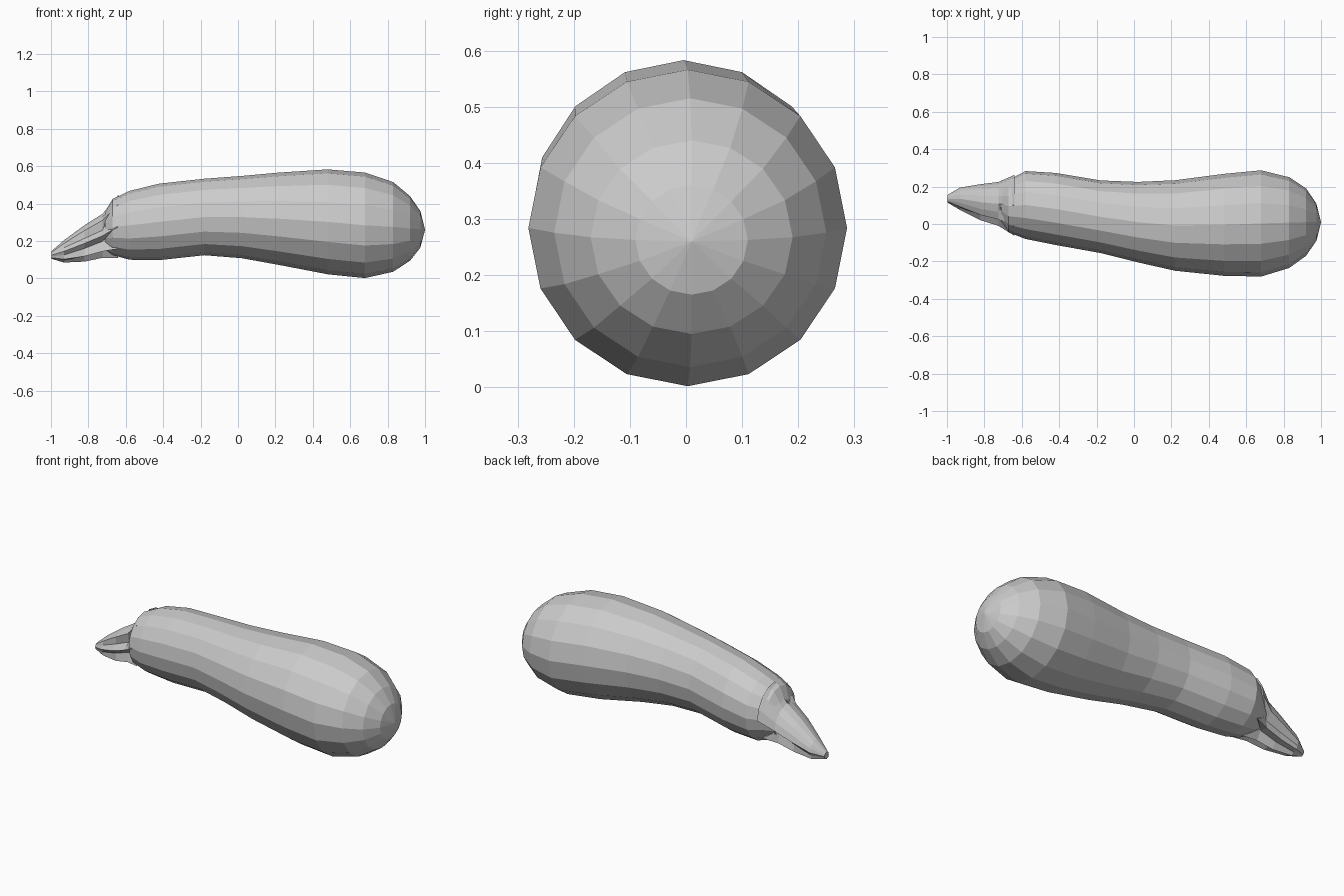
import bpy, bmesh
from math import sin, cos, pi

if "Cube" in bpy.data.objects:
    bpy.data.objects.remove(bpy.data.objects["Cube"])


def loft(name, rings, start=None, end=None):
    """Skin equal-length rings; close each end with a fan to a point, or a flat face."""
    bm = bmesh.new()
    loops = [[bm.verts.new(p) for p in r] for r in rings]
    n = len(loops[0])
    for a, b in zip(loops, loops[1:]):
        for i in range(n):
            j = (i + 1) % n
            bm.faces.new((a[i], a[j], b[j], b[i]))
    for loop, tip in ((loops[0], start), (loops[-1], end)):
        if tip:
            v = bm.verts.new(tip)
            for i in range(n):
                bm.faces.new((loop[i], loop[(i + 1) % n], v))
        else:
            bm.faces.new(loop)
    bmesh.ops.recalc_face_normals(bm, faces=bm.faces)
    me = bpy.data.meshes.new(name)
    bm.to_mesh(me)
    bm.free()
    ob = bpy.data.objects.new(name, me)
    bpy.context.collection.objects.link(ob)
    return ob


def bounds_ring(x, y0, y1, z0, z1, sides=16):
    """Ellipse ring across x that fills the given y and z range."""
    cy, cz, ry, rz = (y0 + y1) / 2, (z0 + z1) / 2, (y1 - y0) / 2, (z1 - z0) / 2
    return [(x, cy + ry * sin(2 * pi * i / sides), cz + rz * cos(2 * pi * i / sides))
            for i in range(sides)]


# Fruit body: x, y range, z range of each section
body = [
    (-0.71, 0.01, 0.21, 0.15, 0.36),
    (-0.67, -0.045, 0.235, 0.125, 0.425),
    (-0.58, -0.08, 0.283, 0.10, 0.468),
    (-0.42, -0.112, 0.273, 0.098, 0.507),
    (-0.18, -0.155, 0.233, 0.124, 0.533),
    (0.02, -0.205, 0.225, 0.108, 0.548),
    (0.22, -0.25, 0.234, 0.072, 0.566),
    (0.48, -0.277, 0.268, 0.022, 0.583),
    (0.68, -0.281, 0.287, 0.002, 0.566),
    (0.83, -0.235, 0.25, 0.036, 0.515),
    (0.92, -0.17, 0.19, 0.095, 0.44),
    (0.975, -0.09, 0.11, 0.165, 0.36),
]
loft("fruit_body", [bounds_ring(*s) for s in body],
     start=(-0.73, 0.11, 0.24), end=(1.0, 0.01, 0.26))

# Ribbed stem flaring into a calyx: section bounds, then depth of the grooves
stem = [
    (-0.998, 0.115, 0.155, 0.105, 0.145, 0.95),
    (-0.93, 0.075, 0.195, 0.085, 0.205, 0.85),
    (-0.82, 0.02, 0.213, 0.09, 0.285, 0.72),
    (-0.725, -0.01, 0.225, 0.11, 0.345, 0.66),
]
rings = []
for *b, groove in stem:
    cy, cz = (b[1] + b[2]) / 2, (b[3] + b[4]) / 2
    ring = []
    for i, (x, y, z) in enumerate(bounds_ring(*b, sides=16)):
        # the back and top stay nearly whole, the front is deeply grooved
        g = 1.0 if i % 2 == 0 else (max(groove, 0.97) if i in (1, 3, 15) else groove)
        ring.append((x, cy + (y - cy) * g, cz + (z - cz) * g))
    rings.append(ring)

# Calyx leaf tips lie on the fruit, grooves end at its neck
tips = []
for i, (neck, skin) in enumerate(zip(bounds_ring(-0.715, 0.03, 0.2, 0.15, 0.34),
                                     bounds_ring(-0.64, -0.062, 0.262, 0.11, 0.446))):
    tips.append(skin if i % 2 == 0 or i in (1, 3) else neck)
rings.append(tips)
loft("stem_and_calyx", rings, end=(-0.66, 0.1, 0.26))
